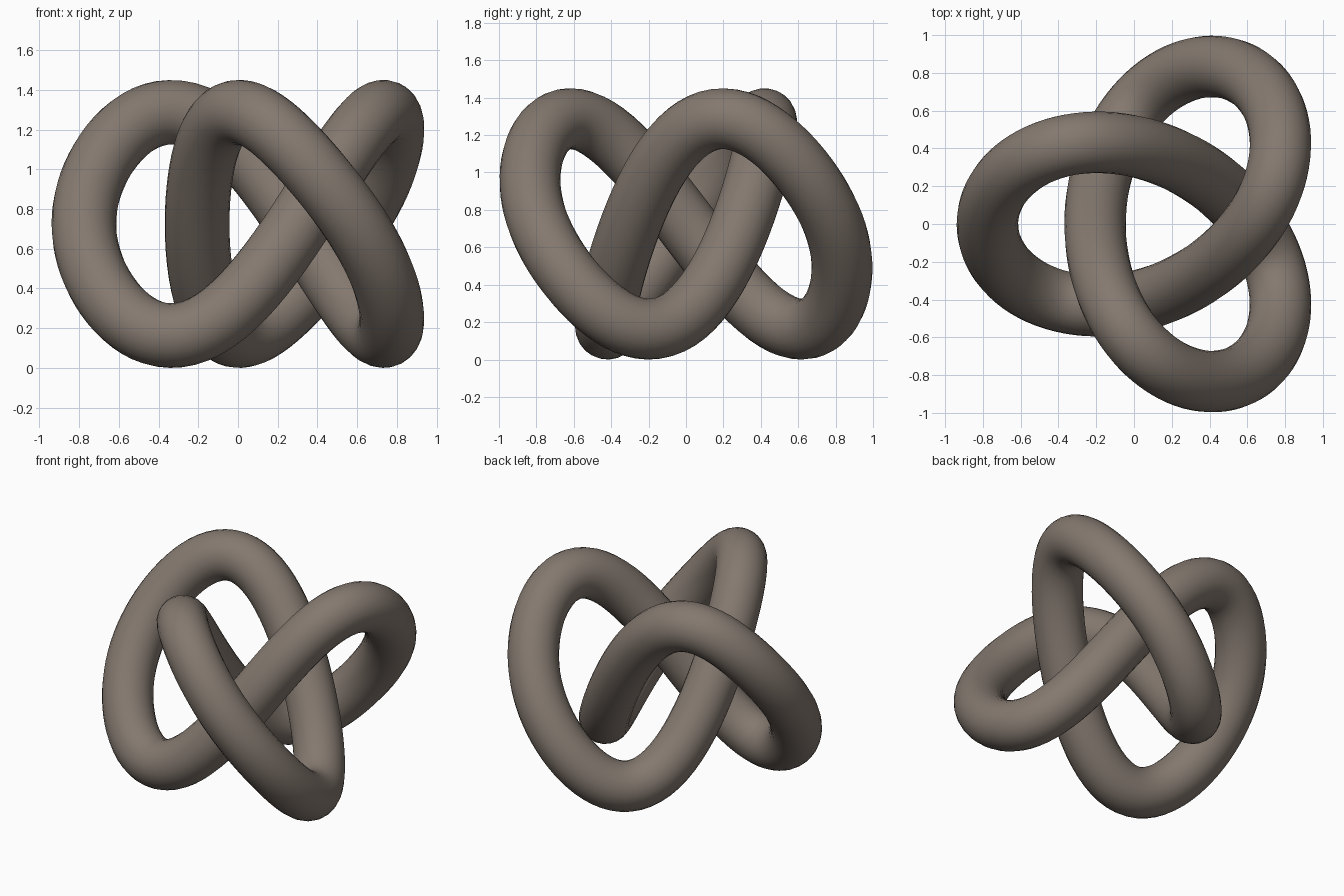
import bpy
from math import sin, cos, pi

if "Cube" in bpy.data.objects:
    bpy.data.objects.remove(bpy.data.objects["Cube"])

# Knot proportions
A, B = 0.625, 0.285        # large and small turning circles
SHIFT = 0.134              # centres the knot on x
TUBE = 0.163
N = 192

# Trefoil centre line
curve = bpy.data.curves.new("trefoil_knot", 'CURVE')
curve.dimensions = '3D'
curve.bevel_depth = TUBE
curve.bevel_resolution = 10
spline = curve.splines.new('POLY')
spline.points.add(N - 1)
for i, p in enumerate(spline.points):
    t = 2 * pi * i / N
    x = SHIFT - (A * cos(2 * t) + B * cos(t))
    y = A * sin(2 * t) - B * sin(t)
    z = 0.725 + 0.549 * sin(3 * t) - 0.0625 * sin(6 * t)
    p.co = (x, y, z, 1)
spline.use_cyclic_u = True
spline.use_smooth = True

# Single warm grey-brown colour
mat = bpy.data.materials.new("warm_grey_brown")
mat.diffuse_color = (0.23, 0.19, 0.16, 1)
mat.use_nodes = True
mat.node_tree.nodes["Principled BSDF"].inputs["Base Color"].default_value = mat.diffuse_color
curve.materials.append(mat)

# Tube as a smooth mesh
knot = bpy.data.objects.new("trefoil_knot", curve)
bpy.context.collection.objects.link(knot)
bpy.context.view_layer.objects.active = knot
knot.select_set(True)
bpy.ops.object.convert(target='MESH')
bpy.ops.object.shade_smooth()
